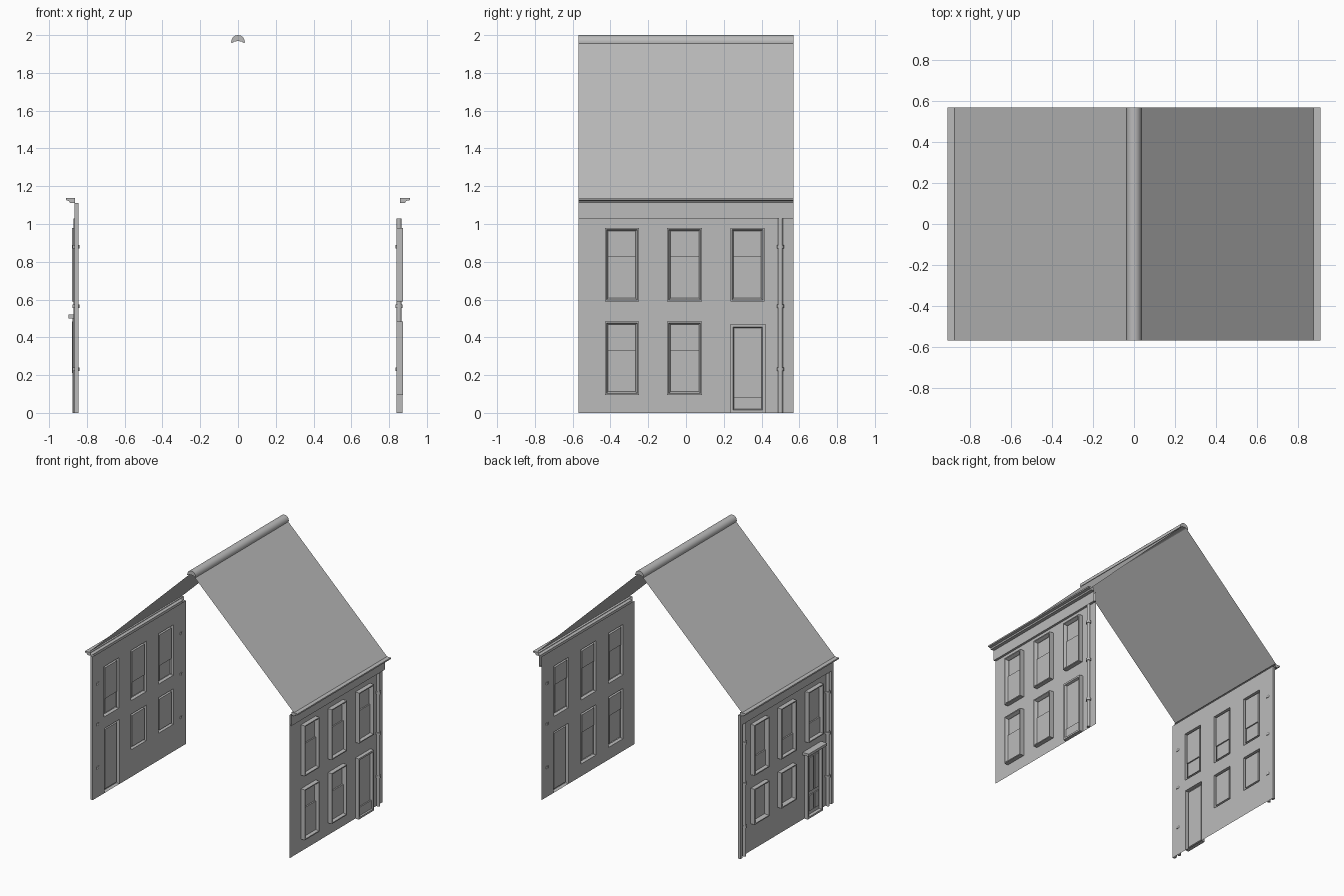
import bpy, bmesh, math

cube = bpy.data.objects.get("Cube")
if cube:
    bpy.data.objects.remove(cube)

GREY = bpy.data.materials.new("plain grey")
GREY.use_nodes = True
COLOUR = (0.5, 0.5, 0.5, 1)
GREY.diffuse_color = COLOUR
GREY.node_tree.nodes["Principled BSDF"].inputs["Base Color"].default_value = COLOUR

HALF = 0.57          # half length along y
WALL_TOP = 1.11
FRIEZE = 1.03


def finish(name, bm, smooth=False, solid=False):
    bmesh.ops.remove_doubles(bm, verts=bm.verts, dist=1e-5)
    if solid:
        bmesh.ops.recalc_face_normals(bm, faces=bm.faces)
    mesh = bpy.data.meshes.new(name)
    bm.to_mesh(mesh)
    bm.free()
    mesh.materials.append(GREY)
    obj = bpy.data.objects.new(name, mesh)
    bpy.context.collection.objects.link(obj)
    if smooth:
        bpy.ops.object.select_all(action='DESELECT')
        obj.select_set(True)
        bpy.context.view_layer.objects.active = obj
        bpy.ops.object.shade_smooth_by_angle(angle=math.radians(40))
    return obj


def quad(bm, pts):
    bm.faces.new([bm.verts.new(p) for p in pts])


def box(name, x, y, z):
    bm = bmesh.new()
    bmesh.ops.create_cube(bm, size=1)
    for v in bm.verts:
        v.co = [r[0] + (c + 0.5) * (r[1] - r[0]) for c, r in zip(v.co, (x, y, z))]
    return finish(name, bm, solid=True)


def extrude_y(name, profile, caps=True, closed=True, smooth=False):
    """Run an (x, z) profile along the length of the house."""
    bm = bmesh.new()
    n = len(profile)
    for i in range(n if closed else n - 1):
        (xa, za), (xb, zb) = profile[i], profile[(i + 1) % n]
        quad(bm, [(xa, -HALF, za), (xb, -HALF, zb), (xb, HALF, zb), (xa, HALF, za)])
    if caps:
        for y in (-HALF, HALF):
            quad(bm, [(x, y, z) for x, z in profile])
    return finish(name, bm, smooth, solid=caps)


class Facade:
    """One side wall; side is +1 or -1, depth grows outwards."""

    def __init__(self, side, plane, label):
        self.side, self.plane, self.label = side, plane, label

    def x(self, depth):
        return self.side * (self.plane + depth)

    def rect(self, bm, y0, y1, z0, z1, d0, d1=None):
        a, b = self.x(d0), self.x(d0 if d1 is None else d1)
        pts = [(a, y0, z0), (a, y1, z0), (b, y1, z1), (b, y0, z1)]
        quad(bm, pts if self.side > 0 else pts[::-1])

    def block(self, name, y, z, d):
        box(f"{self.label}_{name}", sorted(self.x(e) for e in d), y, z)

    def wall(self, holes):
        bm = bmesh.new()
        ys = sorted({-HALF, HALF} | {h[k] for h in holes for k in (0, 1)})
        zs = sorted({0, WALL_TOP} | {h[k] for h in holes for k in (2, 3)})
        for y0, y1 in zip(ys, ys[1:]):
            for z0, z1 in zip(zs, zs[1:]):
                cy, cz = (y0 + y1) / 2, (z0 + z1) / 2
                if not any(h[0] < cy < h[1] and h[2] < cz < h[3] for h in holes):
                    self.rect(bm, y0, y1, z0, z1, 0)
        finish(f"{self.label}_wall", bm)

    def surround(self, bm, hole, steps):
        """Nested rectangular rings of (inset, depth); returns inner opening."""
        y0, y1, z0, z1 = hole
        loops = []
        for inset, d in steps:
            loops.append([(self.x(d), y, z) for y, z in (
                (y0 + inset, z0 + inset), (y1 - inset, z0 + inset),
                (y1 - inset, z1 - inset), (y0 + inset, z1 - inset))])
        for a, b in zip(loops, loops[1:]):
            for i in range(4):
                j = (i + 1) % 4
                pts = [a[i], a[j], b[j], b[i]]
                quad(bm, pts if self.side > 0 else pts[::-1])
        i = steps[-1][0]
        return y0 + i, y1 - i, z0 + i, z1 - i

    def window(self, name, hole, split=None):
        bm = bmesh.new()
        y0, y1, z0, z1 = self.surround(
            bm, hole, [(0, 0), (0, 0.034), (0.008, 0.034), (0.017, 0.012), (0.017, 0.004)])
        if split is None:
            self.rect(bm, y0, y1, z0, z1, 0.004)
        else:
            # lower sash stands in front of the upper one
            zm = z0 + (z1 - z0) * split
            self.rect(bm, y0, y1, z0, zm, 0.014)
            self.rect(bm, y0, y1, zm, zm, 0.014, 0.004)
            quad(bm, [(self.x(d), y, zm) for d, y in
                      ((0.014, y0), (0.014, y1), (0.004, y1), (0.004, y0))])
            self.rect(bm, y0, y1, zm, z1, 0.004)
        bmesh.ops.dissolve_degenerate(bm, dist=1e-6, edges=bm.edges)
        finish(f"{self.label}_{name}", bm)

    def door(self, hole):
        bm = bmesh.new()
        y0, y1, z0, z1 = self.surround(
            bm, hole, [(0, 0), (0, 0.03), (0.014, 0.03), (0.02, 0.012)])
        self.rect(bm, y0, y1, z0, z1, 0.012)
        finish(f"{self.label}_door", bm)
        return y0, y1, z0, z1

    def downpipe(self, name, y, top):
        for part, r, z0, z1 in [("pipe", 0.0125, 0, top)] + [
                ("bracket", 0.019, z - 0.009, z + 0.009) for z in (0.23, 0.565, 0.88)]:
            bm = bmesh.new()
            bmesh.ops.create_cone(bm, cap_ends=True, segments=16, radius1=r,
                                  radius2=r, depth=z1 - z0)
            bmesh.ops.translate(bm, verts=bm.verts, vec=(self.x(0.0125), y, (z0 + z1) / 2))
            finish(f"{self.label}_{name}_{part}", bm, smooth=True)

    def cornice(self):
        pts = [(0, FRIEZE), (0.018, FRIEZE), (0.018, 1.112), (0.045, 1.112), (0.05, 1.122),
               (0.07, 1.126), (0.07, 1.137), (0.018, 1.137)]
        top = 0.91 - self.plane
        extrude_y(f"{self.label}_cornice",
                  [(self.x(min(d, top)), z) for d, z in pts], caps=False, closed=False)
        for y in (-HALF, HALF):
            bm = bmesh.new()
            quad(bm, [(self.x(min(d, top)), y, z) for d, z in pts[2:]])
            finish(f"{self.label}_cornice_end", bm)


SPANS = [(-0.43, -0.25), (-0.1, 0.085), (0.235, 0.415)]
UPPER = (0.59, 0.98)

# Left-hand and right-hand walls as seen in the frame: +x is the left side
east = Facade(1, 0.84, "left")
west = Facade(-1, 0.845, "right")

# +x wall: three tall windows over two tall windows and a door
upper = [s + UPPER for s in SPANS]
lower = [s + (0.095, 0.485) for s in SPANS[:2]]
door = (0.235, 0.42, 0, 0.47)
east.wall(upper + lower + [door])
for hole in upper + lower:
    east.window("window", hole, 0.62)
y0, y1, z0, z1 = east.door(door)
east.block("door_kickboard", (y0, y1), (z0, 0.085), (0.012, 0.022))
east.downpipe("drain", 0.5, FRIEZE)

# -x wall: three tall windows over two short windows and a hooded door
lower = [s + (0.21, 0.485) for s in SPANS[1:]]
door = (-0.425, -0.24, 0, 0.5)
west.wall(upper + lower + [door])
for hole in upper:
    west.window("window", hole, 0.33)
for hole in lower:
    west.window("small_window", hole)
y0, y1, z0, z1 = west.door(door)
mid = (y0 + y1) / 2
for ya, yb in ((y0 + 0.015, mid - 0.008), (mid + 0.008, y1 - 0.015)):
    for za, zb in ((0.05, 0.17), (0.2, 0.46)):
        west.block("door_panel", (ya, yb), (za, zb), (0.012, 0.02))
west.block("door_hood", (-0.445, -0.22), (0.5, 0.52), (0, 0.052))
for s in (-1, 1):
    west.downpipe("drain", s * 0.51, FRIEZE)
    west.block("corner_strip", sorted((s * 0.545, s * HALF)), (0, WALL_TOP), (0, 0.02))

for facade in (east, west):
    facade.cornice()

# Roof sheets
for name, s in (("left_roof", 1), ("right_roof", -1)):
    extrude_y(name, [(s * 0.885, 1.13), (s * 0.015, 1.97)], caps=False, closed=False)

# Rounded ridge cap with a hollow underside
arc = [(0.036 * math.cos(a), 1.964 + 0.036 * math.sin(a))
       for a in (math.radians(-12 + 204 * i / 16) for i in range(17))]
extrude_y("ridge_cap", arc + [(-0.018, 1.966), (0, 1.969), (0.018, 1.966)], smooth=True)
